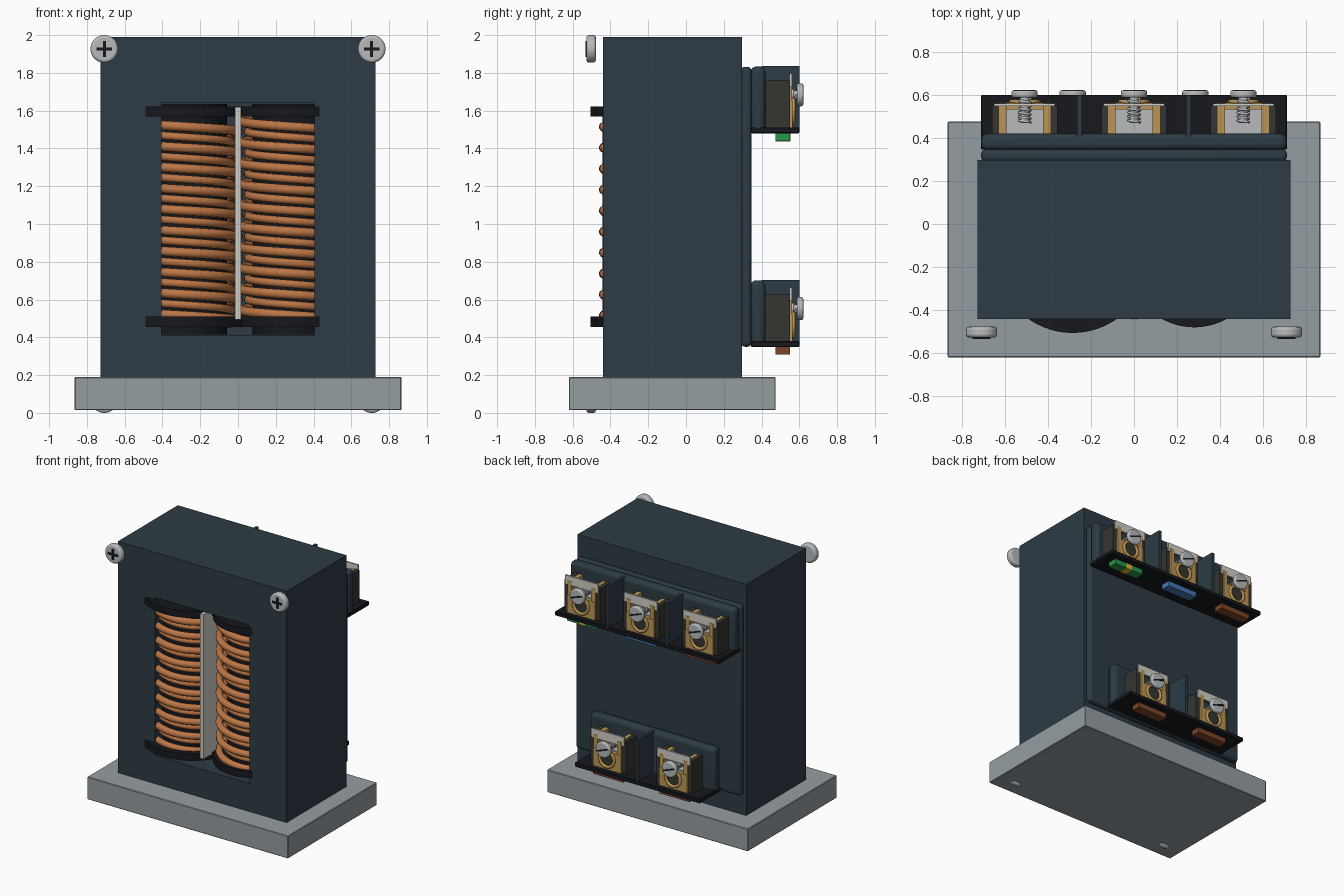
import bpy
from math import cos, sin, pi, radians

if "Cube" in bpy.data.objects:
    bpy.data.objects.remove(bpy.data.objects["Cube"])

MATS = {}
COLORS = {
    "body": (0.026, 0.044, 0.058), "base": (0.30, 0.34, 0.36), "black": (0.008, 0.009, 0.012),
    "copper": (0.50, 0.18, 0.06), "brass": (0.50, 0.30, 0.09), "steel": (0.48, 0.49, 0.50),
    "white": (0.65, 0.63, 0.58), "cheek": (0.035, 0.035, 0.03), "green": (0.02, 0.30, 0.07),
    "yellow": (0.75, 0.48, 0.03), "blue": (0.06, 0.19, 0.45), "brown": (0.20, 0.06, 0.02),
}


def paint(ob, name, color):
    ob.name = name
    if color not in MATS:
        MATS[color] = bpy.data.materials.new(color)
        MATS[color].diffuse_color = (*COLORS[color], 1)
    ob.data.materials.append(MATS[color])
    return ob


def box(name, color, x, y, z, bevel=0.0, seg=1, rot=0.0):
    """Box from (min, max) ranges, optionally rounded and turned about y."""
    bpy.ops.mesh.primitive_cube_add(size=1, location=[(a + b) / 2 for a, b in (x, y, z)])
    ob = bpy.context.object
    ob.scale = [b - a for a, b in (x, y, z)]
    bpy.ops.object.transform_apply(location=False, rotation=False, scale=True)
    ob.rotation_euler.y = rot
    if bevel:
        m = ob.modifiers.new("round", 'BEVEL')
        m.width, m.segments = bevel, seg
        if seg > 1:
            bpy.ops.object.shade_smooth_by_angle(angle=radians(35))
    return paint(ob, name, color)


def cyl(name, color, r, loc, depth, axis='z', bevel=0.0, verts=48):
    bpy.ops.mesh.primitive_cylinder_add(vertices=verts, radius=r, depth=depth, location=loc,
                                        rotation=(pi / 2 if axis == 'y' else 0, 0, 0))
    ob = bpy.context.object
    bpy.ops.object.shade_smooth_by_angle(angle=radians(35))
    if bevel:
        m = ob.modifiers.new("round", 'BEVEL')
        m.width, m.segments, m.limit_method = bevel, 3, 'ANGLE'
    return paint(ob, name, color)


def helix(name, color, point, count, r, res=2):
    """Round wire swept along point(i)."""
    cu = bpy.data.curves.new(name, 'CURVE')
    cu.dimensions, cu.bevel_depth, cu.bevel_resolution, cu.use_fill_caps = '3D', r, res, True
    sp = cu.splines.new('POLY')
    sp.points.add(count - 1)
    for i, p in enumerate(sp.points):
        p.co = (*point(i), 1)
    ob = bpy.data.objects.new(name, cu)
    bpy.context.collection.objects.link(ob)
    bpy.ops.object.select_all(action='DESELECT')
    ob.select_set(True)
    bpy.context.view_layer.objects.active = ob
    bpy.ops.object.convert(target='MESH')
    bpy.ops.object.shade_smooth_by_angle(angle=radians(60))
    return paint(bpy.context.object, name, color)


# Base plate and housing with a front window
box("base_plate", "base", (-0.865, 0.865), (-0.62, 0.475), (0.015, 0.19), 0.004)
body = box("housing", "body", (-0.727, 0.727), (-0.44, 0.297), (0.19, 1.99))
cutter = box("window_cutter", "body", (-0.405, 0.405), (-0.6, 0.22), (0.41, 1.64))
cutter.hide_render = True
cut = body.modifiers.new("window", 'BOOLEAN')
cut.operation, cut.object, cut.solver = 'DIFFERENCE', cutter, 'EXACT'
bpy.context.view_layer.objects.active = body
bpy.ops.object.modifier_apply(modifier="window")
bpy.data.objects.remove(cutter)

# Two windings: core, flanges, outer and inner wire layers
PITCH, TURNS, STEPS = 0.111, 10, 48


def winding(side, cx, cy, flange_r, wire_r):
    cyl(side + "_winding_core", "black", wire_r - 0.06, (cx, cy, 1.025), 1.22)
    for end, z in (("top", 1.595), ("bottom", 0.482)):
        cyl(f"{side}_{end}_flange", "black", flange_r, (cx, cy, z), 0.054, verts=64)
    for layer, r, thick, top in (("outer", wire_r, 0.026, 1.57), ("inner", wire_r - 0.035, 0.022, 1.515)):
        def point(i):
            a = 2 * pi * i / STEPS
            return cx + r * cos(a + pi / 2), cy + r * sin(a + pi / 2), top - PITCH * i / STEPS
        turns = TURNS - (layer == "inner")
        helix(f"{side}_{layer}_wire", "copper", point, turns * STEPS + 1, thick)


winding("left", -0.285, -0.15, 0.356, 0.286)
winding("right", 0.28, -0.173, 0.307, 0.262)
box("winding_divider", "white", (-0.015, 0.015), (-0.445, 0.2), (0.495, 1.62))

# Four cross-head mounting screws in front
for sx in (-1, 1):
    for z, end in ((1.927, "top"), (0.073, "bottom")):
        x = 0.708 * sx
        side = ("left" if sx < 0 else "right") + "_" + end
        cyl(side + "_screw_head", "steel", 0.073, (x, -0.502, z), 0.05, 'y', 0.014)
        for w, h in ((0.042, 0.008), (0.008, 0.042)):
            box(side + "_screw_cross", "black", (x - w, x + w), (-0.533, -0.52), (z - h, z + h))

# Raised back panel
box("back_panel", "body", (-0.71, 0.71), (0.29, 0.347), (0.35, 1.832), 0.022, 4)


def terminal(name, x, z):
    """Screw clamp whose floor is at height z."""
    for s in (-1, 1):
        a, b, c = (x + s * v for v in (0.085, 0.12, 0.152))
        box(name + "_cheek", "cheek", sorted((b, c)), (0.41, 0.55), (z, z + 0.25))
        box(name + "_clamp_wall", "brass", sorted((a, b)), (0.41, 0.562), (z, z + 0.245))
    box(name + "_clamp_block", "steel", (x - 0.085, x + 0.085), (0.41, 0.535), (z, z + 0.15))
    box(name + "_clamp_front", "brass", (x - 0.12, x + 0.12), (0.535, 0.565), (z, z + 0.14))
    # wire entry ring with a dark hole
    bpy.ops.mesh.primitive_torus_add(location=(x, 0.567, z + 0.085), rotation=(pi / 2, 0, 0),
                                     major_radius=0.062, minor_radius=0.012,
                                     major_segments=32, minor_segments=8)
    bpy.ops.object.shade_smooth_by_angle(angle=radians(60))
    paint(bpy.context.object, name + "_wire_ring", "brass")
    cyl(name + "_wire_hole", "cheek", 0.052, (x, 0.562, z + 0.085), 0.01, 'y', verts=32)
    # blank label plate
    box(name + "_label", "white", (x - 0.142, x + 0.142), (0.548, 0.56), (z + 0.215, z + 0.285))
    # clamp screw: shaft, thread, slotted head
    sz = z + 0.172
    cyl(name + "_screw_shaft", "steel", 0.022, (x, 0.53, sz), 0.12, 'y', verts=20)
    helix(name + "_screw_thread", "steel",
          lambda i: (x + 0.026 * cos(i * pi / 8), 0.472 + 0.11 * i / 96, sz + 0.026 * sin(i * pi / 8)), 97, 0.006, 1)
    cyl(name + "_screw_head", "steel", 0.061, (x, 0.604, sz), 0.034, 'y', 0.01, 32)
    box(name + "_screw_slot", "black", (x - 0.052, x + 0.052), (0.615, 0.623), (sz - 0.006, sz + 0.006), rot=0.35)


def terminal_block(name, half, z, xs, dividers, tags):
    """Backing, shelf, dividers, clamps and coloured tags."""
    box(name + "_backing", "body", (-half, half), (0.342, 0.42), (z, z + 0.352), 0.03, 4)
    box(name + "_shelf", "black", (-half, half), (0.345, 0.6), (z - 0.002, z + 0.03), 0.004)
    for x in dividers:
        box(name + "_divider", "body", (x - 0.011, x + 0.011), (0.4, 0.6), (z + 0.02, z + 0.354))
    for i, (x, tag) in enumerate(zip(xs, tags)):
        terminal(f"{name}_terminal_{i + 1}", x, z + 0.03)
        box(f"{name}_tag_{i + 1}", tag, (x - 0.13, x + 0.13), (0.475, 0.55), (z - 0.042, z))
        if tag == "green":
            box("tag_stripe", "yellow", (x - 0.025, x + 0.025), (0.473, 0.552), (z - 0.044, z))


terminal_block("upper", 0.71, 1.482, (-0.508, 0, 0.508), (-0.253, 0.253), ("brown", "blue", "green"))
terminal_block("lower", 0.54, 0.35, (-0.285, 0.285), (0,), ("brown", "brown"))

for m in bpy.data.materials:
    if m.users and not m.is_grease_pencil:
        m.use_nodes = True
        m.node_tree.nodes["Principled BSDF"].inputs["Base Color"].default_value = m.diffuse_color
